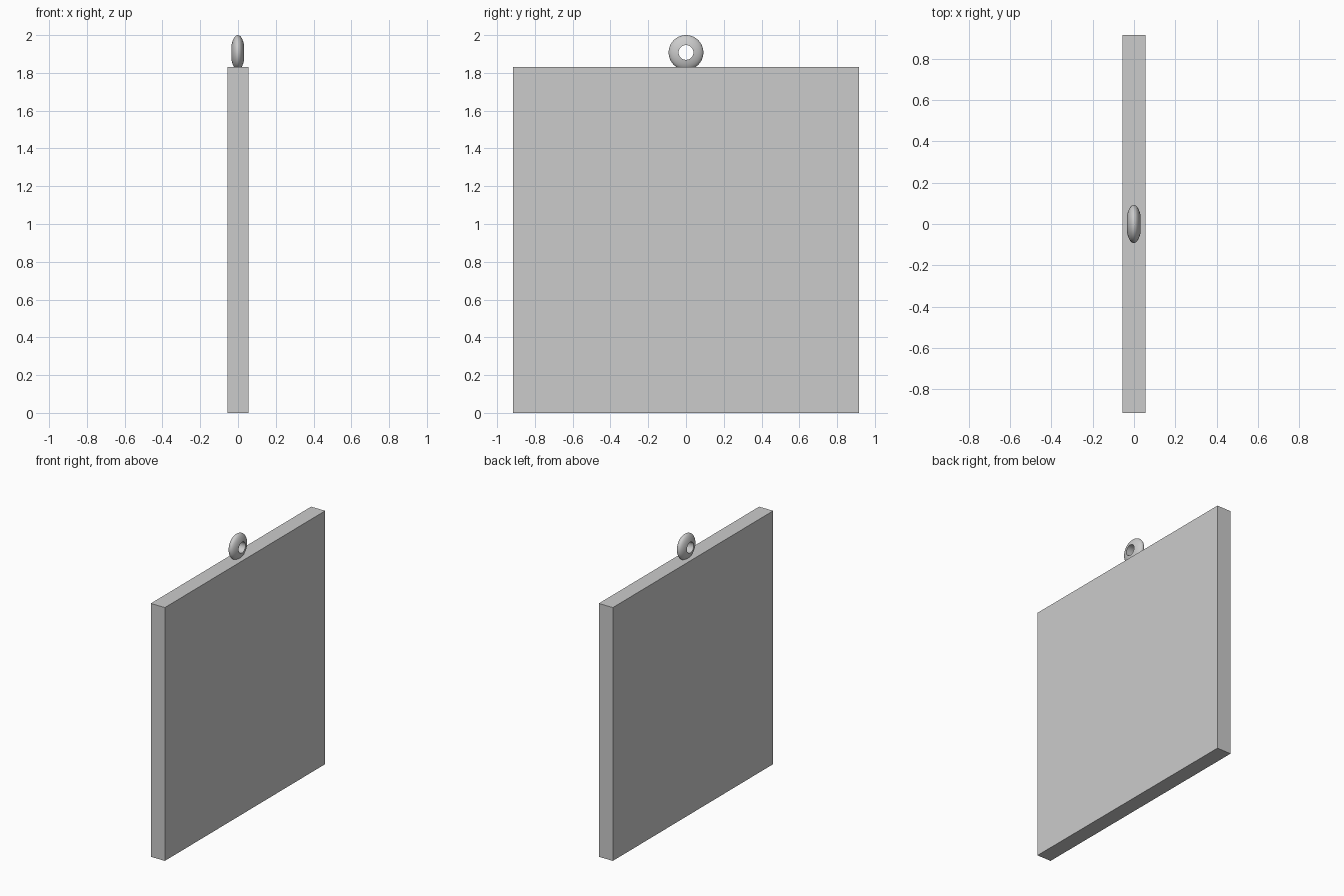
import bpy, bmesh
from math import sin, cos, pi, acos
from mathutils import Matrix

if "Cube" in bpy.data.objects:
    bpy.data.objects.remove(bpy.data.objects["Cube"])

# Flat square panel
bpy.ops.mesh.primitive_cube_add(size=1, location=(0, 0, 0.915))
panel = bpy.context.object
panel.name = "panel"
panel.scale = (0.112, 1.83, 1.83)
bpy.ops.object.transform_apply(location=False, rotation=False, scale=True)

# Hanging ring: lens-shaped bead with a straight hole, lathed about the x axis
R, HALF, HOLE = 0.092, 0.037, 0.039
t = acos(HOLE / R)
STEPS = 16
profile = []
for i in range(STEPS + 1):
    a = -t + 2 * t * i / STEPS
    profile.append((HALF * sin(a), R * cos(a)))

bm = bmesh.new()
verts = [bm.verts.new((x, r, 0)) for x, r in profile]
edges = [bm.edges.new((verts[i], verts[(i + 1) % len(verts)])) for i in range(len(verts))]
bmesh.ops.spin(bm, geom=verts + edges, cent=(0, 0, 0), axis=(1, 0, 0),
               angle=2 * pi, steps=64, use_merge=True)
bmesh.ops.remove_doubles(bm, verts=bm.verts, dist=1e-5)
bmesh.ops.recalc_face_normals(bm, faces=bm.faces)
mesh = bpy.data.meshes.new("hanging_ring")
bm.to_mesh(mesh)
bm.free()
ring = bpy.data.objects.new("hanging_ring", mesh)
ring.location = (-0.001, 0, 1.908)
bpy.context.collection.objects.link(ring)

# Smooth bead, crisp hole rim
bpy.ops.object.select_all(action='DESELECT')
ring.select_set(True)
bpy.context.view_layer.objects.active = ring
bpy.ops.object.shade_smooth_by_angle(angle=0.6)
